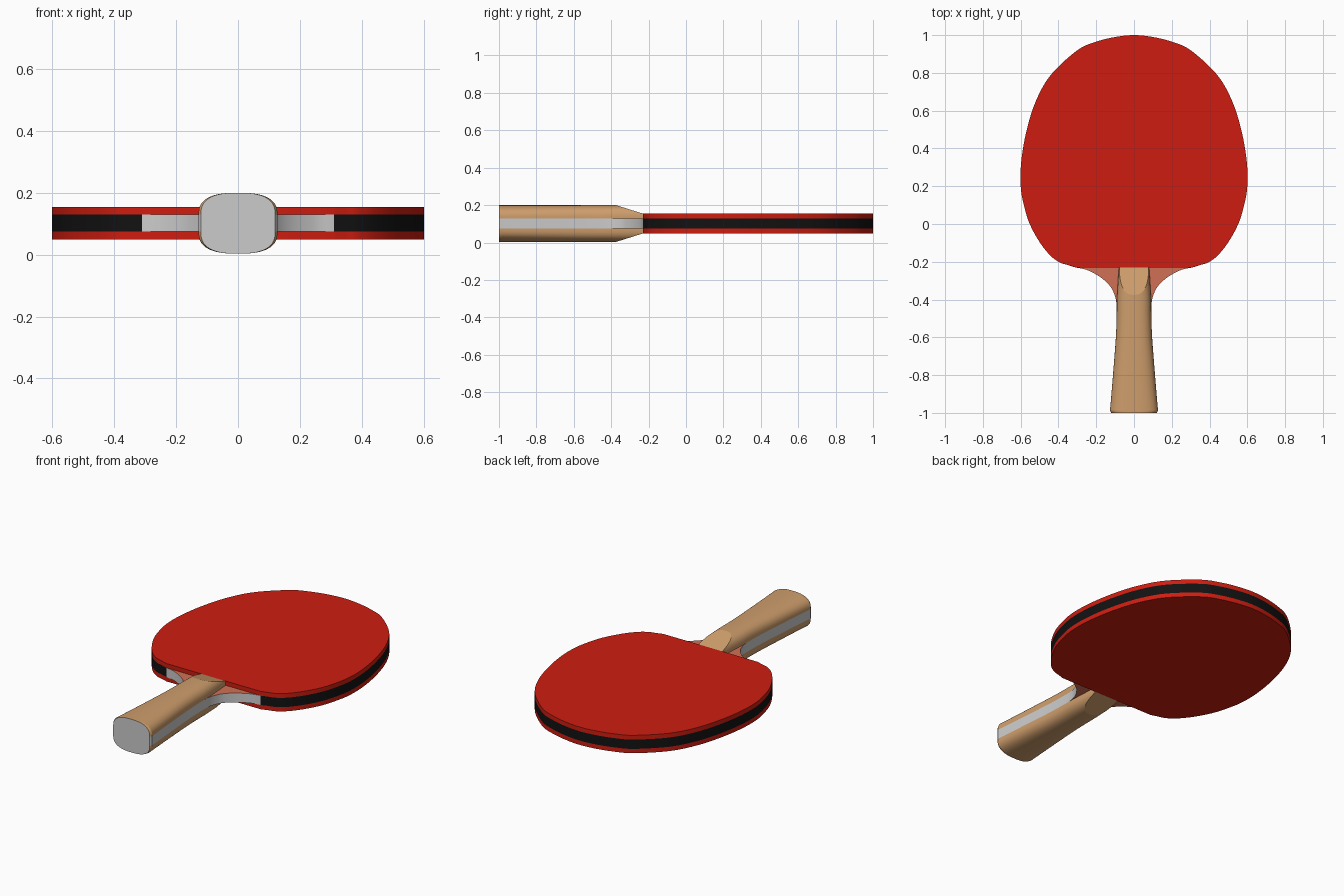
import bpy, bmesh
from math import sin, cos, pi, radians
from mathutils import Vector

if "Cube" in bpy.data.objects:
    bpy.data.objects.remove(bpy.data.objects["Cube"])

MID = 0.1015                               # mid-plane height of the bat
CORE, RUBBER, GRIP = 0.0275, 0.053, 0.0985  # half thicknesses
JOIN = -0.23                               # where rubber meets handle

# right-hand half outlines (x, y)
blade = [(0, 1), (.1, .99), (.2, .965), (.3, .92), (.44, .79), (.52, .65),
         (.57, .49), (.597, .33), (.6, .2), (.583, .1), (.552, 0), (.497, -.1),
         (.44, -.17), (.39, -.205), (.35, -.217), (.31, JOIN)]
neck = [(.25, -.243), (.18, -.28), (.13, -.325), (.105, -.37), (.093, -.42)]
grip = [(.092, -.5), (.096, -.6), (.105, -.72), (.117, -.87), (.126, -.975),
        (.127, -.988), (.12, -1)]
root = [(.08, JOIN), (.086, -.32), (.091, -.42)]


def material(name, rgb):
    m = bpy.data.materials.new(name)
    m.diffuse_color = (*rgb, 1)
    m.use_nodes = True
    m.node_tree.nodes["Principled BSDF"].inputs["Base Color"].default_value = m.diffuse_color
    return m


red = material("red_rubber", (.62, .012, .005))
black = material("black_edge", (.006, .006, .006))
salmon = material("salmon_wood", (.64, .16, .09))
wood = material("handle_wood", (.62, .34, .15))


def spline(points, start=None, steps=5):
    """Catmull-Rom curve through the points."""
    p = [Vector(q) for q in points]
    p = [Vector(start) if start else 2 * p[0] - p[1]] + p + [2 * p[-1] - p[-2]]
    out = []
    for a, b, c, d in zip(p, p[1:], p[2:], p[3:]):
        for i in range(steps):
            t = i / steps
            out.append(.5 * (2 * b + (c - a) * t + (2 * a - 5 * b + 4 * c - d) * t * t
                             + (3 * b - a - 3 * c + d) * t ** 3))
    return out + [p[-2]]


def finish(bm, name, mats, angle):
    bmesh.ops.recalc_face_normals(bm, faces=bm.faces[:])
    me = bpy.data.meshes.new(name)
    bm.to_mesh(me)
    bm.free()
    for m in mats:
        me.materials.append(m)
    ob = bpy.data.objects.new(name, me)
    bpy.context.collection.objects.link(ob)
    bpy.ops.object.select_all(action='DESELECT')
    ob.select_set(True)
    bpy.context.view_layer.objects.active = ob
    bpy.ops.object.shade_smooth_by_angle(angle=radians(angle))
    return ob


def slab(name, half, z0, z1, mats, pick=None):
    """Mirror a half outline and extrude it from z0 to z1."""
    pts = spline(half, start=(-.1, .99))
    ring = [(p.x, p.y) for p in pts] + [(-p.x, p.y) for p in reversed(pts[1:])]
    bm = bmesh.new()
    face = bm.faces.new([bm.verts.new((x, y, z0)) for x, y in ring])
    up = bmesh.ops.extrude_face_region(bm, geom=[face], use_keep_orig=True)
    bmesh.ops.translate(bm, vec=(0, 0, z1 - z0),
                        verts=[g for g in up['geom'] if isinstance(g, bmesh.types.BMVert)])
    bm.normal_update()
    if pick:
        for f in bm.faces:
            f.material_index = pick(f)
    return finish(bm, name, mats, 30)


def core_slot(f):
    if abs(f.normal.z) > .5:
        return 0
    return 1 if f.calc_center_median().y > JOIN else 2


def handle_half(name, side):
    """Arched loft along y, with a flat ramp cut toward the blade."""
    n, k = 36, 2 / 2.6
    bm = bmesh.new()
    rings = []
    for p in spline(root + grip, steps=4):
        ring = []
        for i in range(n + 1):
            c, s = cos(pi * i / n), max(0, sin(pi * i / n))
            if i == n:
                s = 0
            x = p.x * abs(c) ** k * (1 if c > 0 else -1)
            ring.append(bm.verts.new((x, p.y, CORE + (GRIP - CORE) * s ** k)))
        rings.append(ring)
    for a, b in zip(rings, rings[1:]):
        for i in range(n + 1):
            j = (i + 1) % (n + 1)
            bm.faces.new((a[i], a[j], b[j], b[i]))
    bm.faces.new(rings[0])
    bm.faces.new(rings[-1]).material_index = 1
    cut = bmesh.ops.bisect_plane(bm, geom=bm.verts[:] + bm.edges[:] + bm.faces[:],
                                 plane_co=(0, JOIN, RUBBER), plane_no=(0, .0455, .145),
                                 clear_outer=True)
    edges = [g for g in cut['geom_cut'] if isinstance(g, bmesh.types.BMEdge)]
    bmesh.ops.edgeloop_fill(bm, edges=edges)
    for v in bm.verts:
        v.co.z = MID + side * v.co.z
    return finish(bm, name, [wood, None], 15)


# wooden core: salmon faces, black blade edge, grey neck and handle edge
slab("blade_core", blade + neck + grip, MID - CORE, MID + CORE,
     [salmon, black, None], core_slot)

# rubber sheets and handle scales on both sides
for label, side in (("top", 1), ("bottom", -1)):
    z = sorted((MID + side * CORE, MID + side * RUBBER))
    slab("rubber_" + label, blade, *z, [red])
    handle_half("handle_" + label, side)
